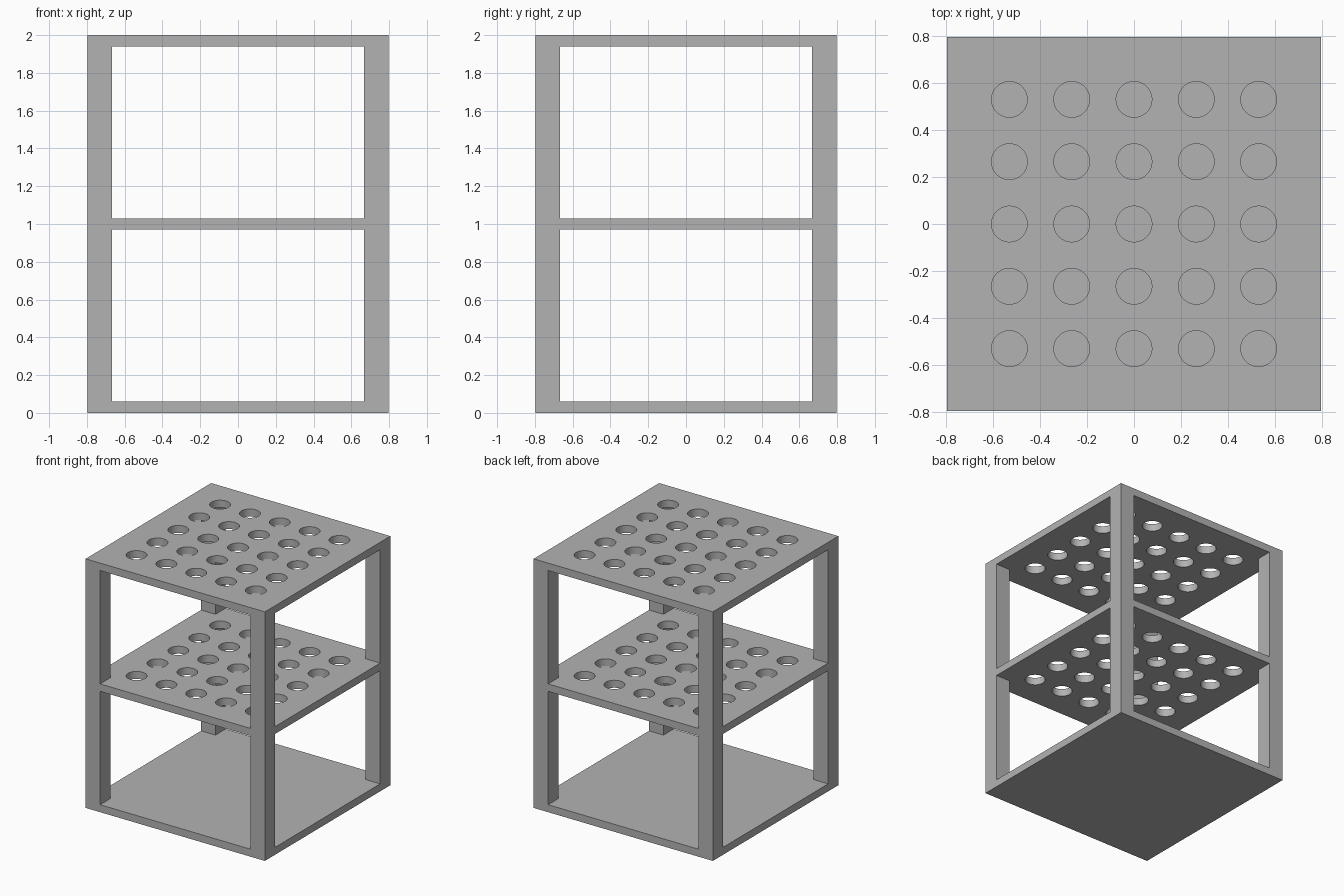
import bpy, bmesh, math
from mathutils import Matrix, Vector

cube = bpy.data.objects.get("Cube")
if cube:
    bpy.data.objects.remove(cube, do_unlink=True)

HALF = 0.796       # half width of the rack
INNER = 0.667      # half width of the openings
HEIGHT = 2.0
SHELF = 0.06       # shelf thickness
BAY = (HEIGHT - 3 * SHELF) / 2
BAY_CENTRES = [SHELF + BAY / 2, HEIGHT - SHELF - BAY / 2]
PITCH, RADIUS = 0.265, 0.076

grey = bpy.data.materials.new("plain grey")
grey.use_nodes = True
grey.diffuse_color = (0.45, 0.45, 0.45, 1)
grey.node_tree.nodes["Principled BSDF"].inputs["Base Color"].default_value = grey.diffuse_color


def add_box(bm, centre, size):
    bmesh.ops.create_cube(bm, size=1, matrix=Matrix.Translation(centre) @ Matrix.Diagonal((*size, 1)))


def make_object(name, bm):
    mesh = bpy.data.meshes.new(name)
    bm.to_mesh(mesh)
    bm.free()
    mesh.materials.append(grey)
    obj = bpy.data.objects.new(name, mesh)
    bpy.context.collection.objects.link(obj)
    return obj


# Solid block that becomes the posts and three shelves
bm = bmesh.new()
add_box(bm, (0, 0, HEIGHT / 2), (2 * HALF, 2 * HALF, HEIGHT))
rack = make_object("shelf_rack", bm)

# Openings through each bay, side to side and front to back
cutters = []
for name, size in (("side_openings", (2, 2 * INNER, BAY)),
                   ("front_openings", (2 * INNER, 2, BAY))):
    bm = bmesh.new()
    for z in BAY_CENTRES:
        add_box(bm, (0, 0, z), size)
    cutters.append(make_object(name, bm))

# Grid of round holes through the middle and top shelves
bm = bmesh.new()
for i in range(-2, 3):
    for j in range(-2, 3):
        bmesh.ops.create_cone(bm, cap_ends=True, segments=48, radius1=RADIUS, radius2=RADIUS,
                              depth=HEIGHT, matrix=Matrix.Translation(Vector((i * PITCH, j * PITCH, 1.5))))
cutters.append(make_object("round_holes", bm))

# Cut everything, then remove the cutters
bpy.ops.object.select_all(action='DESELECT')
rack.select_set(True)
bpy.context.view_layer.objects.active = rack
for cutter in cutters:
    cutter.hide_render = True
    mod = rack.modifiers.new(cutter.name, 'BOOLEAN')
    mod.operation = 'DIFFERENCE'
    mod.solver = 'EXACT'
    mod.object = cutter
    bpy.ops.object.modifier_apply(modifier=mod.name)
    bpy.data.objects.remove(cutter, do_unlink=True)

bpy.ops.object.shade_smooth_by_angle(angle=math.radians(30))
